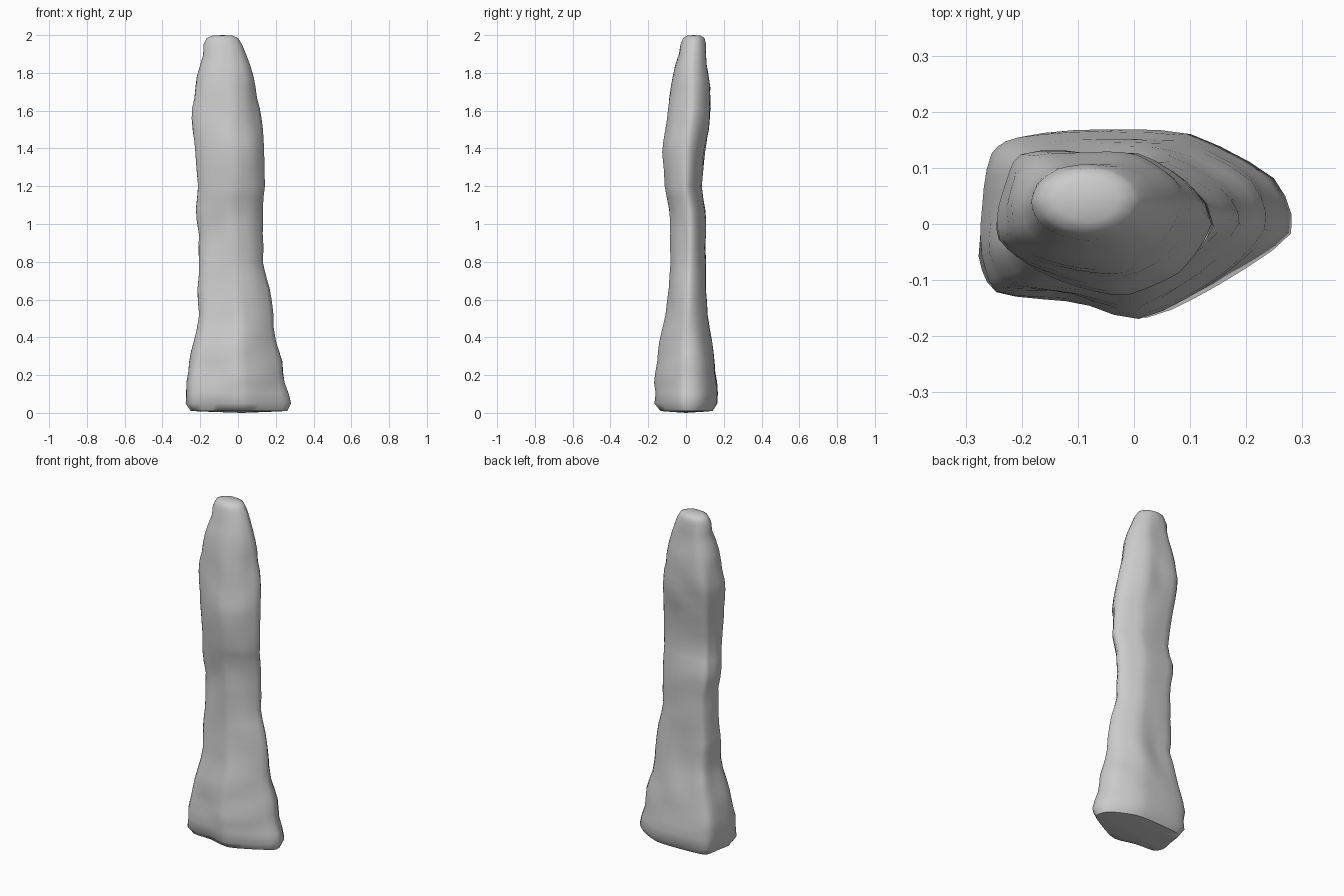
import bpy, bmesh, math
from mathutils import Vector, noise

if "Cube" in bpy.data.objects:
    bpy.data.objects.remove(bpy.data.objects["Cube"])

# Silhouette: height, x min, x max, y min, y max
LEVELS = [
    (0.01, -.250, .260, -.135, .140), (0.05, -.277, .280, -.167, .165),
    (0.16, -.280, .250, -.168, .165), (0.27, -.260, .235, -.155, .150),
    (0.38, -.230, .200, -.140, .135), (0.52, -.208, .187, -.108, .112),
    (0.66, -.220, .165, -.095, .105), (0.80, -.205, .137, -.080, .105),
    (0.95, -.207, .135, -.082, .105), (1.08, -.225, .130, -.092, .102),
    (1.20, -.215, .142, -.108, .080), (1.38, -.222, .140, -.125, .100),
    (1.50, -.240, .130, -.115, .118), (1.61, -.250, .120, -.102, .132),
    (1.72, -.230, .098, -.085, .130), (1.84, -.200, .060, -.063, .117),
    (1.95, -.183, .022, -.030, .107), (1.985, -.165, .000, -.015, .098),
]
# Outlines, anticlockwise from the right-hand edge
BASE = [(.28, -.02), (.25, .08), (.10, .16), (-.05, .165), (-.20, .155), (-.25, .13),
        (-.265, .03), (-.28, -.06), (-.25, -.125), (-.12, -.135), (.02, -.17), (.15, -.11)]
MID = [(.145, .02), (.11, .08), (.02, .13), (-.08, .132), (-.21, .125), (-.235, .08),
       (-.25, .03), (-.25, -.03), (-.20, -.075), (-.11, -.105), (-.02, -.12), (.08, -.075)]


def unit(points):
    xs, ys = zip(*points)
    return [Vector(((2 * x - min(xs) - max(xs)) / (max(xs) - min(xs)),
                    (2 * y - min(ys) - max(ys)) / (max(ys) - min(ys)))) for x, y in points]


def spline(a, b, c, d, t):
    smooth = 0.5 * (2 * b + (c - a) * t + (2 * a - 5 * b + 4 * c - d) * t * t
                    + (3 * b - a - 3 * c + d) * t ** 3)
    return smooth.lerp(b.lerp(c, t), 0.3)


base, mid = unit(BASE), unit(MID)
oval = [Vector((math.cos(a), math.sin(a))) for a in (i * math.tau / 12 for i in range(12))]


def ring(level, steps=3):
    z, x0, x1, y0, y1 = level
    if z < 1.0:
        shape = [p.lerp(q, z) for p, q in zip(base, mid)]
    else:
        shape = [p.lerp(q, max(0, (z - 1.5) / 0.5)) for p, q in zip(mid, oval)]
    out = []
    for i in range(12):
        for s in range(steps):
            p = spline(shape[i - 1], shape[i], shape[(i + 1) % 12], shape[(i + 2) % 12], s / steps)
            out.append(Vector(((x0 + x1) / 2 + p.x * (x1 - x0) / 2,
                               (y0 + y1) / 2 + p.y * (y1 - y0) / 2, z)))
    return out


# Standing stone: lofted rings with gentle weathering
bm = bmesh.new()
rows = []
for k, level in enumerate(LEVELS):
    halves = [level]
    if 0 < k < len(LEVELS) - 1:
        halves.append(tuple((a + b) / 2 for a, b in zip(level, LEVELS[k + 1])))
    for h in halves:
        pts = ring(h)
        centre = sum(pts, Vector()) / len(pts)
        row = []
        for p in pts:
            amount = 0.012 * noise.noise(p * 7) if 0.1 < p.z < 1.9 else 0
            d = Vector((p.x - centre.x, p.y - centre.y, 0)).normalized()
            row.append(bm.verts.new(p + d * (amount - abs(amount) * 0.3)))
        rows.append(row)
for lo, hi in zip(rows, rows[1:]):
    for i in range(len(lo)):
        j = (i + 1) % len(lo)
        bm.faces.new((lo[i], lo[j], hi[j], hi[i]))


# Domed crown and slightly uneven underside
def cap(row, centre, inner, flip):
    inset = [bm.verts.new((centre.x + (v.co.x - centre.x) * 0.65,
                           centre.y + (v.co.y - centre.y) * 0.65, inner)) for v in row]
    tip = bm.verts.new(centre)
    for i in range(len(row)):
        j = (i + 1) % len(row)
        for f in ((row[i], row[j], inset[j], inset[i]), (inset[i], inset[j], tip)):
            bm.faces.new(f[::-1] if flip else f)


cap(rows[-1], Vector((-.082, .042, 2.0)), 1.997, False)
cap(rows[0], Vector((.02, 0, 0.0)), 0.006, True)
bmesh.ops.recalc_face_normals(bm, faces=bm.faces)
mesh = bpy.data.meshes.new("standing_stone")
bm.to_mesh(mesh)
bm.free()
stone = bpy.data.objects.new("standing_stone", mesh)
bpy.context.collection.objects.link(stone)
bpy.context.view_layer.objects.active = stone
stone.select_set(True)
bpy.ops.object.shade_smooth_by_angle(angle=math.radians(50))
